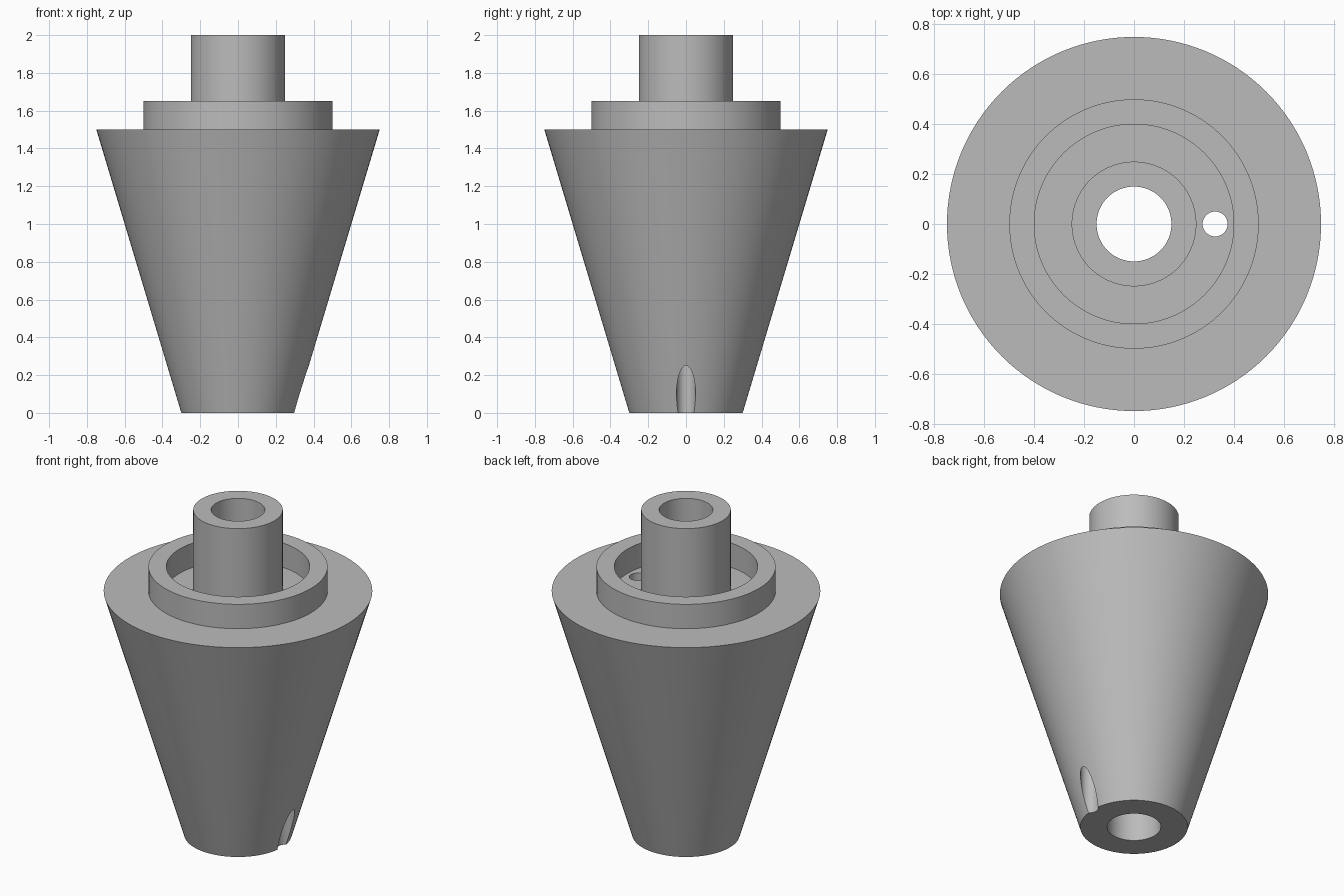
import bpy
import math

cube = bpy.data.objects.get("Cube")
if cube:
    bpy.data.objects.remove(cube, do_unlink=True)

SEGMENTS = 128

# Single grey material
grey = bpy.data.materials.new("plain grey")
grey.use_nodes = True
colour = (0.5, 0.5, 0.5, 1)
grey.diffuse_color = colour
grey.node_tree.nodes["Principled BSDF"].inputs["Base Color"].default_value = colour


def lathe(name, profile):
    """Revolve a closed (radius, height) profile around the z axis."""
    n = len(profile)
    verts = [(r * math.cos(a), r * math.sin(a), z)
             for a in (2 * math.pi * s / SEGMENTS for s in range(SEGMENTS))
             for r, z in profile]
    faces = []
    for s in range(SEGMENTS):
        here, there = s * n, (s + 1) % SEGMENTS * n
        for i in range(n):
            j = (i + 1) % n
            faces.append((here + i, there + i, there + j, here + j))
    mesh = bpy.data.meshes.new(name)
    mesh.from_pydata(verts, [], faces)
    mesh.materials.append(grey)
    obj = bpy.data.objects.new(name, mesh)
    bpy.context.collection.objects.link(obj)
    return obj


# Tapered body with raised rim, central tube and through bore
body = lathe("tapered_body", [
    (0.15, 0), (0.30, 0), (0.75, 1.5),     # cone
    (0.50, 1.5), (0.50, 1.65),             # rim outside
    (0.40, 1.65), (0.40, 1.5),             # rim inside
    (0.25, 1.5), (0.25, 2), (0.15, 2),     # tube
])

# Small vertical drain hole, which breaks out through the cone side
bpy.ops.mesh.primitive_cylinder_add(vertices=64, radius=0.05, depth=3,
                                    location=(0.325, 0, 1))
cutter = bpy.context.object
cutter.name = "drain_hole_cutter"
cutter.data.materials.append(grey)
cutter.hide_render = True

drill = body.modifiers.new("drain hole", "BOOLEAN")
drill.operation = "DIFFERENCE"
drill.solver = "EXACT"
drill.object = cutter

# Apply the hole, then shade smooth with sharp rims
bpy.ops.object.select_all(action="DESELECT")
body.select_set(True)
bpy.context.view_layer.objects.active = body
bpy.ops.object.modifier_apply(modifier=drill.name)
bpy.data.objects.remove(cutter, do_unlink=True)
bpy.ops.object.shade_smooth_by_angle(angle=math.radians(30))
